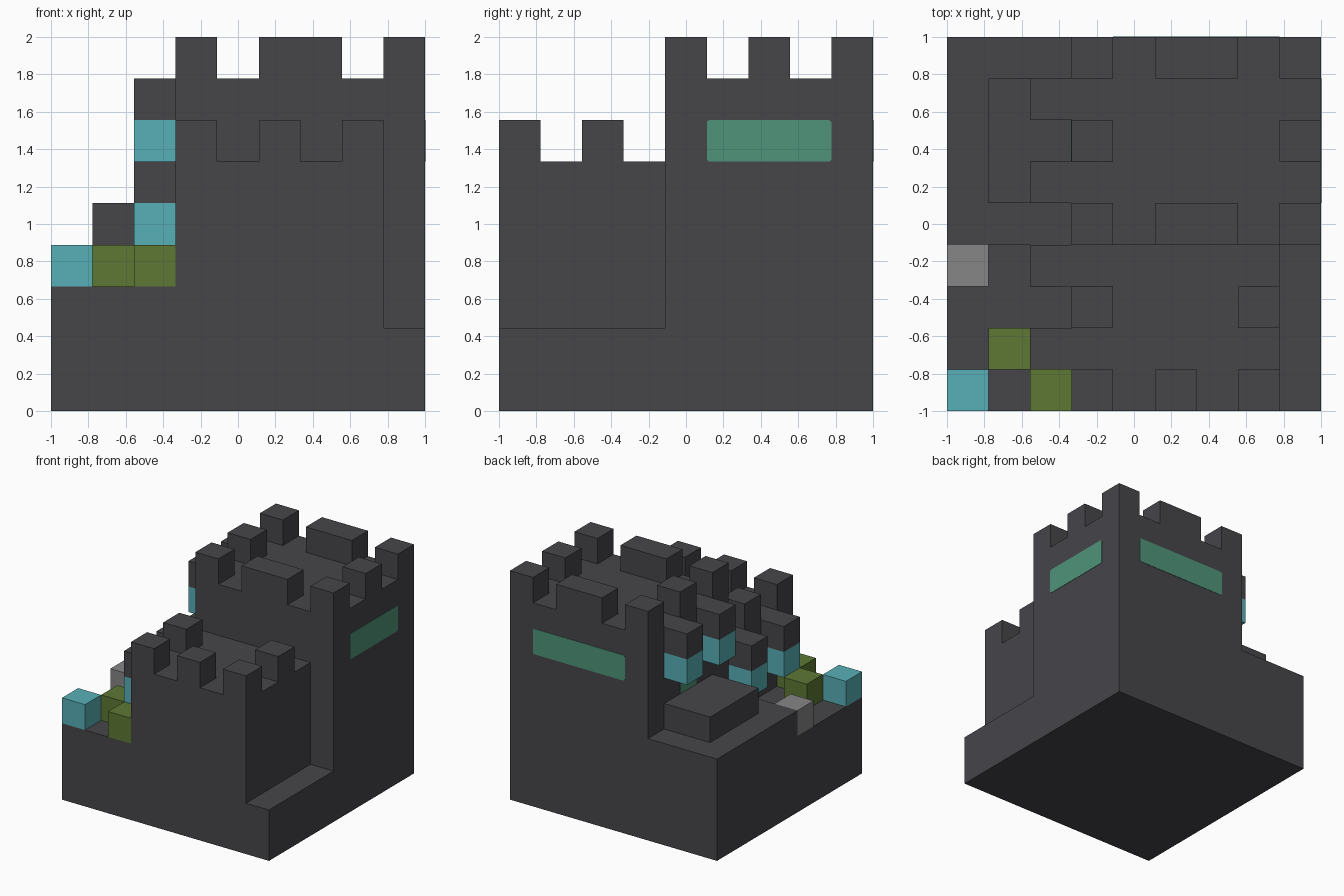
import bpy
import bmesh
from mathutils import Vector

U = 2 / 9  # one building cell; the model is nine cells in each direction

if "Cube" in bpy.data.objects:
    bpy.data.objects.remove(bpy.data.objects["Cube"], do_unlink=True)


def material(name, rgb):
    """Flat colour given as 0-255 display values, stored as linear."""
    lin = [((c / 255 + 0.055) / 1.055) ** 2.4 for c in rgb]
    mat = bpy.data.materials.new(name)
    mat.use_nodes = True
    mat.diffuse_color = (*lin, 1)
    bsdf = mat.node_tree.nodes["Principled BSDF"]
    bsdf.inputs["Base Color"].default_value = (*lin, 1)
    bsdf.inputs["Roughness"].default_value = 0.9
    return mat


stone = material("dark_stone", (70, 70, 74))
teal = material("teal", (88, 175, 183))
moss = material("moss_green", (93, 120, 52))
grey = material("light_grey", (134, 134, 134))
sea = material("sea_green", (79, 148, 122))


def point(x, y, z):
    """Cell coordinates to model coordinates."""
    return Vector((x * U - 1, y * U - 1, z * U))


def finish(bm, name, mat):
    bmesh.ops.recalc_face_normals(bm, faces=bm.faces)
    mesh = bpy.data.meshes.new(name)
    bm.to_mesh(mesh)
    bm.free()
    mesh.materials.append(mat)
    obj = bpy.data.objects.new(name, mesh)
    bpy.context.collection.objects.link(obj)
    return obj


def box_mesh(lo, hi):
    bm = bmesh.new()
    bmesh.ops.create_cube(bm, size=1)
    for v in bm.verts:
        v.co = Vector([(a + b) / 2 + c * (b - a) for a, b, c in zip(lo, hi, v.co)])
    return bm


def block(name, cell, mat):
    x, y, z = cell
    return finish(box_mesh(point(x, y, z), point(x + 1, y + 1, z + 1)), name, mat)


def stepped(name, floor, areas, mat):
    """Solid of cell columns; each area (x0, x1, y0, y1, top) overrides earlier ones."""
    top = {}
    for x0, x1, y0, y1, z in areas:
        for x in range(x0, x1):
            for y in range(y0, y1):
                top[x, y] = z
    bm = bmesh.new()

    def quad(*corners):
        bm.faces.new([bm.verts.new(point(*c)) for c in corners])

    for (x, y), h in top.items():
        for z in (floor, h):
            quad((x, y, z), (x + 1, y, z), (x + 1, y + 1, z), (x, y + 1, z))
        sides = {(1, 0): ((x + 1, y), (x + 1, y + 1)), (-1, 0): ((x, y + 1), (x, y)),
                 (0, 1): ((x + 1, y + 1), (x, y + 1)), (0, -1): ((x, y), (x + 1, y))}
        for (dx, dy), (a, b) in sides.items():
            for z in range(top.get((x + dx, y + dy), floor), h):
                quad((*a, z), (*b, z), (*b, z + 1), (*a, z + 1))
    bmesh.ops.remove_doubles(bm, verts=bm.verts, dist=U / 100)
    bmesh.ops.recalc_face_normals(bm, faces=bm.faces)
    bmesh.ops.dissolve_limit(bm, angle_limit=0.01, verts=bm.verts, edges=bm.edges)
    return finish(bm, name, mat)


def window(name, axis, lo, hi):
    """Thin plate with rounded corners, lying in the wall normal to axis."""
    lo, hi = point(*lo), point(*hi)
    lo[axis] -= 0.003
    hi[axis] += 0.003
    bm = box_mesh(lo, hi)
    edges = [e for e in bm.edges
             if abs((e.verts[0].co - e.verts[1].co).normalized()[axis]) > 0.9]
    bmesh.ops.bevel(bm, geom=edges, offset=0.016, segments=3, profile=0.5, affect="EDGES")
    return finish(bm, name, sea)


# Ground: low ledge, front terrace, higher rear terrace and a raised platform
stepped("base_terrace", 0, [(0, 9, 0, 9, 2), (0, 8, 0, 4, 3), (0, 9, 4, 9, 4),
                            (1, 3, 5, 8, 5)], stone)

# Towers with their merlons
front_merlons = [(3, 0), (5, 0), (7, 0), (3, 2), (7, 2)]
stepped("front_tower", 3, [(3, 8, 0, 4, 6)] +
        [(x, x + 1, y, y + 1, 7) for x, y in front_merlons], stone)

rear_merlons = [(x, y) for x in (3, 8) for y in (4, 6, 8)]
rear_merlons += [(x, y) for x in (5, 6) for y in (4, 8)]
stepped("rear_tower", 4, [(3, 9, 4, 9, 8)] +
        [(x, x + 1, y, y + 1, 9) for x, y in rear_merlons], stone)

# Corbels on the side of both towers: a teal block under a stone one
for tower, z, rows in (("front", 4, (1, 3)), ("rear", 6, (5, 7))):
    for n, y in enumerate(rows, 1):
        block(f"{tower}_corbel_foot_{n}", (2, y, z), teal)
        block(f"{tower}_corbel_cap_{n}", (2, y, z + 1), stone)

# Loose blocks on the front terrace
block("corner_block", (0, 0, 3), teal)
block("moss_block_front", (2, 0, 3), moss)
block("moss_block_rear", (1, 1, 3), moss)
block("step_block", (0, 3, 3), grey)

# Windows of the rear tower
window("side_window", 0, (9, 5, 6), (9, 8, 7))
window("back_window", 1, (4, 9, 6), (8, 9, 7))
window("inner_window", 0, (3, 6, 5), (3, 7, 6))
